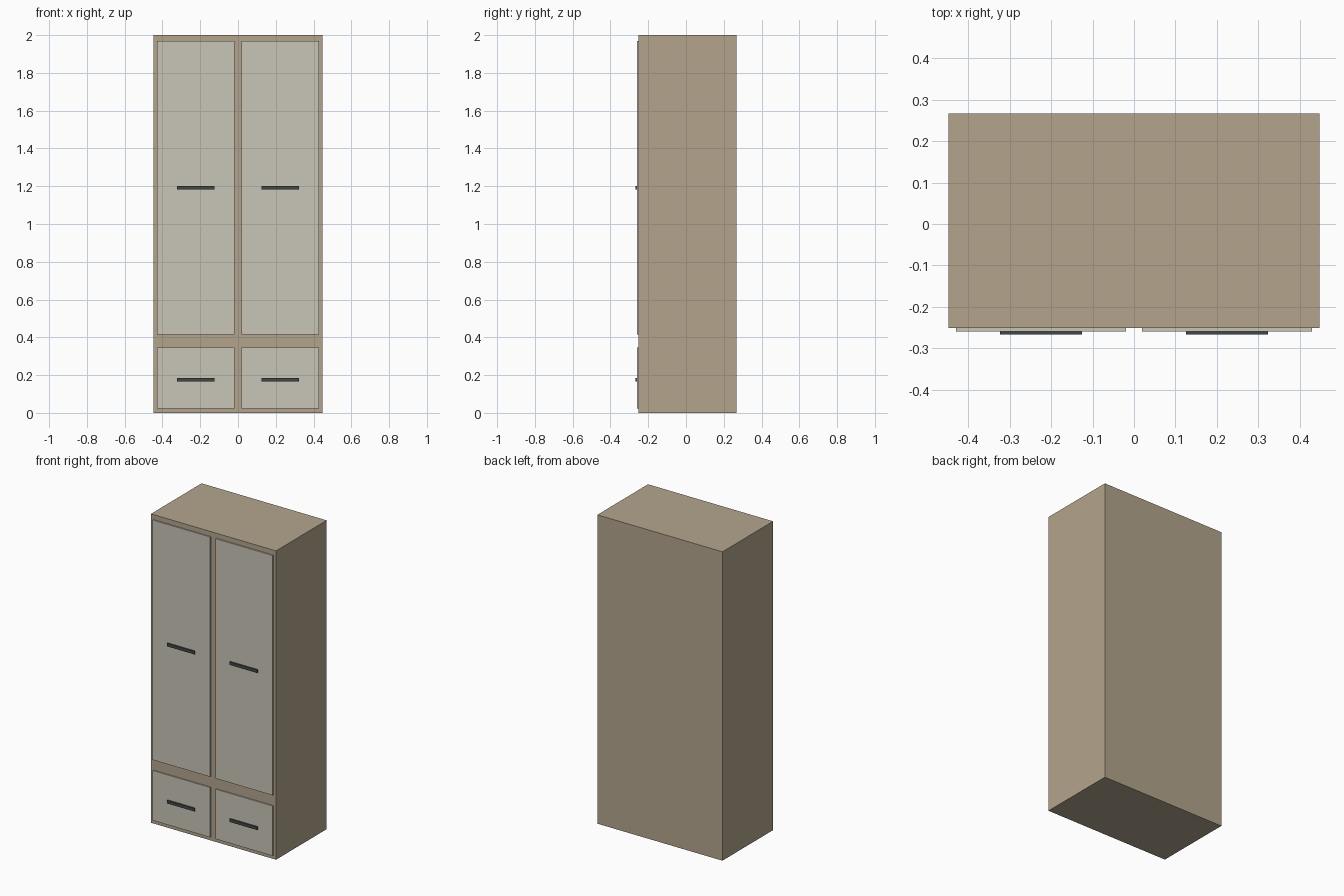
import bpy

if "Cube" in bpy.data.objects:
    bpy.data.objects.remove(bpy.data.objects["Cube"])


def srgb(r, g, b):
    """Convert 0-255 display values to a linear colour."""
    lin = [(c / 255 / 12.92) if c < 10 else ((c / 255 + 0.055) / 1.055) ** 2.4 for c in (r, g, b)]
    return (*lin, 1.0)


def material(name, rgb):
    m = bpy.data.materials.new(name)
    m.diffuse_color = srgb(*rgb)
    m.use_nodes = True
    m.node_tree.nodes["Principled BSDF"].inputs["Base Color"].default_value = m.diffuse_color
    return m


wood = material("light_wood", (180, 165, 141))
panel = material("pale_grey_panel", (201, 197, 185))
metal = material("dark_handle", (68, 70, 70))


def box(name, x, y, z, mat):
    """Box from (min, max) ranges on each axis."""
    bpy.ops.mesh.primitive_cube_add(size=1, location=[sum(r) / 2 for r in (x, y, z)])
    ob = bpy.context.object
    ob.name = name
    ob.scale = [r[1] - r[0] for r in (x, y, z)]
    bpy.ops.object.transform_apply(location=False, rotation=False, scale=True)
    ob.data.materials.append(mat)
    return ob


FRONT, PANEL_FRONT, HANDLE_FRONT = -0.251, -0.259, -0.267

# Wardrobe body
box("cabinet_body", (-0.448, 0.448), (FRONT, 0.267), (0, 2), wood)

# Doors above, drawers below, each with a bar handle
rows = (("door", (0.415, 1.968), 1.192), ("drawer", (0.023, 0.346), 0.175))
for side, s in (("left", -1), ("right", 1)):
    x = sorted((s * 0.019, s * 0.43))
    hx = sorted((s * 0.125, s * 0.323))
    for kind, z, hz in rows:
        box(f"{side}_{kind}", x, (PANEL_FRONT, FRONT + 0.001), z, panel)
        box(f"{side}_{kind}_handle", hx, (HANDLE_FRONT, PANEL_FRONT + 0.001),
            (hz - 0.01, hz + 0.01), metal)
